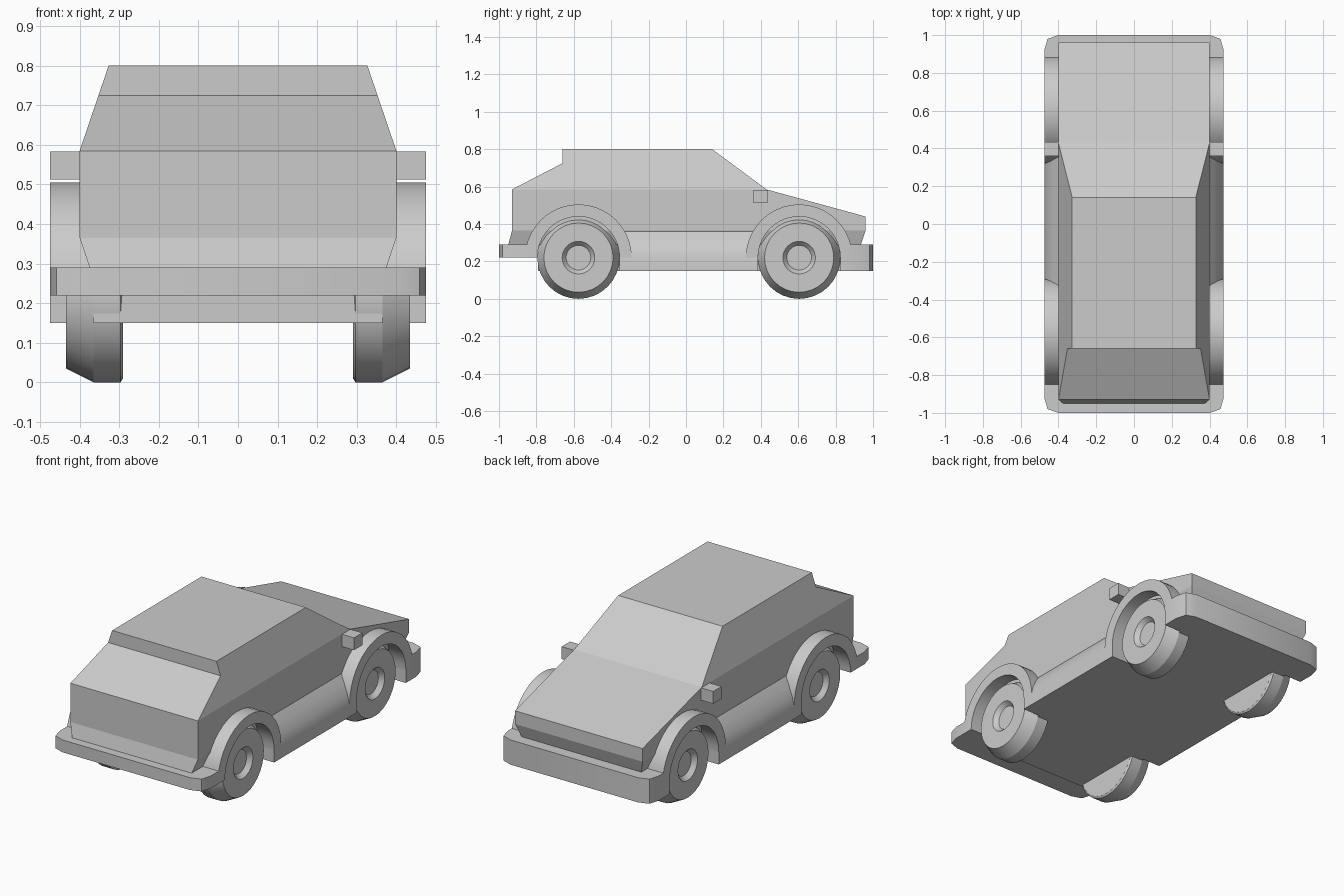
import bpy, bmesh, math

if "Cube" in bpy.data.objects:
    bpy.data.objects.remove(bpy.data.objects["Cube"])

WHEEL_Y = {"rear": -0.575, "front": 0.605}
AXLE_Z, WHEEL_R, ARCH_R = 0.22, 0.22, 0.285


def make(name, verts, faces, smooth=0):
    me = bpy.data.meshes.new(name)
    me.from_pydata(verts, [], faces)
    bm = bmesh.new()
    bm.from_mesh(me)
    bmesh.ops.remove_doubles(bm, verts=bm.verts, dist=1e-5)
    bmesh.ops.recalc_face_normals(bm, faces=bm.faces)
    bm.to_mesh(me)
    bm.free()
    ob = bpy.data.objects.new(name, me)
    bpy.context.collection.objects.link(ob)
    if smooth:
        bpy.ops.object.select_all(action='DESELECT')
        ob.select_set(True)
        bpy.context.view_layer.objects.active = ob
        bpy.ops.object.shade_smooth_by_angle(angle=math.radians(smooth))
    return ob


def prism(name, pts, a, b, place, smooth=0):
    """Extrude a 2D outline from a to b; place(u, v, depth) gives xyz."""
    n = len(pts)
    verts = [place(u, v, d) for d in (a, b) for u, v in pts]
    faces = [list(range(n)), list(range(n, 2 * n))]
    faces += [[i, (i + 1) % n, n + (i + 1) % n, n + i] for i in range(n)]
    return make(name, verts, faces, smooth)


def along_x(u, v, d):
    return (d, u, v)


def along_y(u, v, d):
    return (u, d, v)


def along_z(u, v, d):
    return (u, v, d)


# Body shell: side profile whose half width depends on height
def half_width(z):
    if z > 0.585:
        return 0.40 - (z - 0.585) / 0.215 * 0.073
    return 0.40 if z >= 0.365 else 0.40 - (0.365 - z) / 0.075 * 0.025


profile = [(-0.95, 0.29), (0.935, 0.29), (0.96, 0.365), (0.96, 0.44), (0.43, 0.585),
           (0.14, 0.80), (-0.66, 0.80), (-0.66, 0.725), (-0.93, 0.585), (-0.93, 0.365)]
n = len(profile)
verts = [(s * half_width(z), y, z) for s in (1, -1) for y, z in profile]
panels = [[0, 1, 2, 9], [9, 2, 3, 4, 8], [8, 4, 5, 6, 7]]
faces = panels + [[i + n for i in p] for p in panels]
faces += [[i, (i + 1) % n, n + (i + 1) % n, n + i] for i in range(n)]
make("body_shell", verts, faces)

# Bumpers with rounded corners
def bumper(name, inner, s, z0):
    half = [(0.475, inner), (0.475, s * 0.92), (0.458, s * 0.98), (0.40, s)]
    pts = half + [(-x, y) for x, y in reversed(half)]
    prism(name, pts, z0, 0.29, along_z, 40)


bumper("rear_bumper", -0.795, -1, 0.22)
bumper("front_bumper", 0.825, 1, 0.15)

# Floor pan and flared side sills
floor = [(-0.365, 0.15), (0.365, 0.15), (0.365, 0.30), (-0.365, 0.30)]
prism("floor_pan", floor, -0.79, 0.83, along_y)
sill = [(0.475, 0.15), (0.475, 0.22), (0.46, 0.27), (0.43, 0.32), (0.395, 0.365)]
prism("side_sills", sill + [(-x, z) for x, z in reversed(sill)], -0.355, 0.385, along_y, 40)


# Wheel: lathe a (radius, x) section around the axle
def wheel(name, side, y):
    section = [(0, 0.29), (0.21, 0.29), (WHEEL_R, 0.297), (WHEEL_R, 0.365), (0.185, 0.435),
               (0.087, 0.435), (0.066, 0.41), (0, 0.41)]
    seg, m = 32, len(section)
    verts, faces = [], []
    for k in range(seg):
        a = 2 * math.pi * k / seg
        verts += [(side * x, y + r * math.cos(a), AXLE_Z + r * math.sin(a)) for r, x in section]
        j = (k + 1) % seg * m
        for i in range(m - 1):
            quad = [k * m + i, k * m + i + 1, j + i + 1, j + i]
            if i == 0:
                quad = [k * m, k * m + 1, j + 1]
            elif i == m - 2:
                quad = [k * m + i, k * m + i + 1, j + i]
            faces.append(quad)
    make(name, verts, faces, 25)


for side, label in ((1, "right"), (-1, "left")):
    for end, y in WHEEL_Y.items():
        wheel(f"{end}_{label}_wheel", side, y)
        # Wheel arch: half ring
        ang = [math.pi * k / 20 for k in range(21)]
        ring = [(y + ARCH_R * math.cos(a), AXLE_Z + ARCH_R * math.sin(a)) for a in ang]
        ring += [(y + WHEEL_R * math.cos(a), AXLE_Z + WHEEL_R * math.sin(a)) for a in reversed(ang)]
        prism(f"{end}_{label}_wheel_arch", ring, side * 0.365, side * 0.475, along_x, 30)
    # Door mirror
    box = [(0.36, 0.513), (0.435, 0.513), (0.435, 0.583), (0.36, 0.583)]
    prism(f"{label}_mirror", box, side * 0.39, side * 0.475, along_x)
